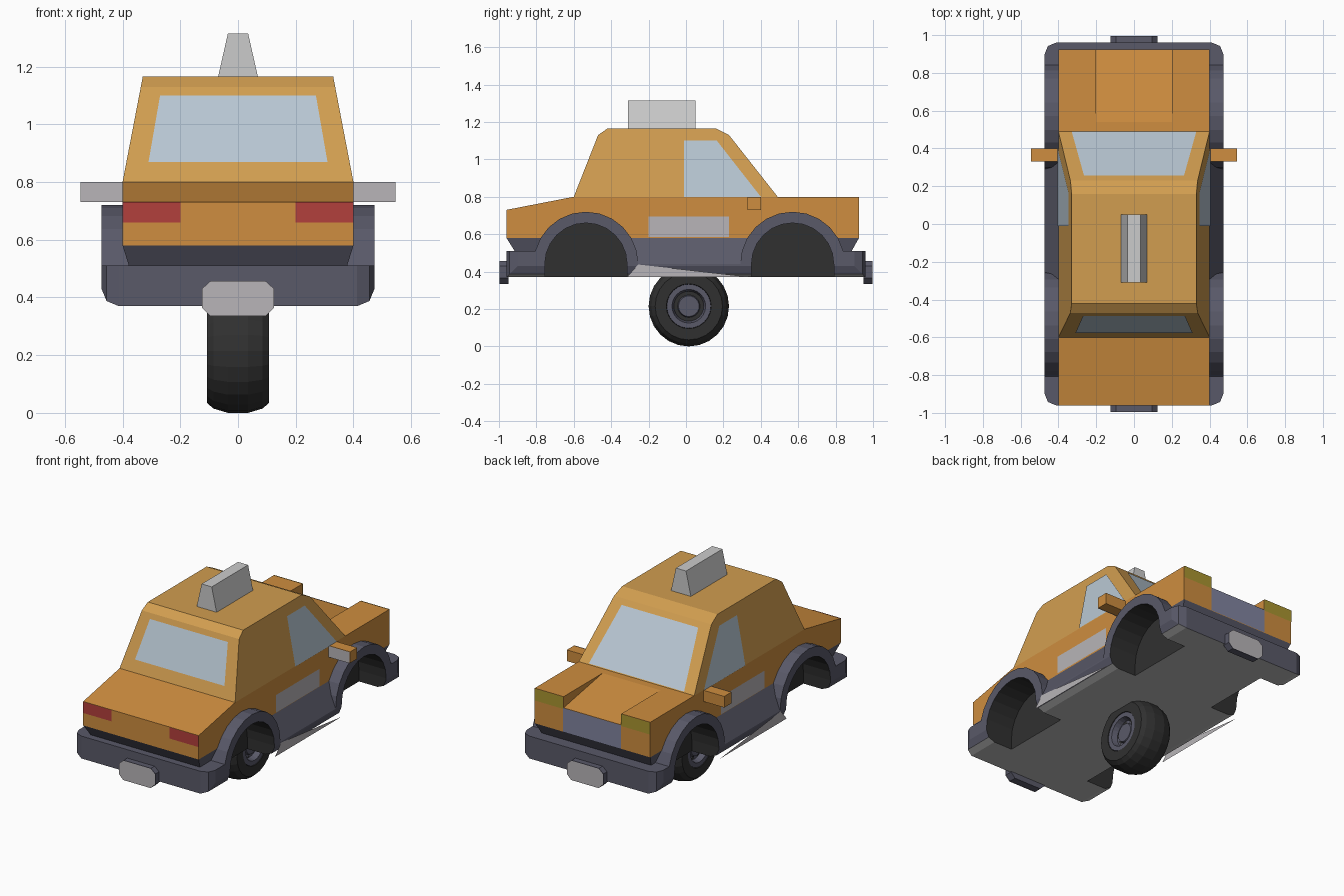
import bpy, bmesh
from math import pi, cos, sin, radians

if "Cube" in bpy.data.objects:
    bpy.data.objects.remove(bpy.data.objects["Cube"])


def mat(name, r, g, b):
    m = bpy.data.materials.new(name)
    m.diffuse_color = (r, g, b, 1)
    m.use_nodes = True
    m.node_tree.nodes["Principled BSDF"].inputs["Base Color"].default_value = m.diffuse_color
    return m


ORANGE = mat("orange", 0.62, 0.27, 0.05)
AMBER = mat("amber", 0.64, 0.34, 0.08)
DARK = mat("dark_trim", 0.10, 0.10, 0.14)
BLACK = mat("black", 0.03, 0.03, 0.03)
GLASS = mat("glass", 0.48, 0.57, 0.65)
RED = mat("red", 0.45, 0.05, 0.045)
YELLOW = mat("yellow", 0.40, 0.30, 0.03)
GRILLE = mat("grille", 0.22, 0.23, 0.35)
PALE = mat("pale_grey", 0.48, 0.46, 0.48)


def make(name, verts, faces, material=None, fix=True):
    me = bpy.data.meshes.new(name)
    me.from_pydata(verts, [], faces)
    if fix:
        bm = bmesh.new()
        bm.from_mesh(me)
        bmesh.ops.recalc_face_normals(bm, faces=bm.faces)
        bm.to_mesh(me)
        bm.free()
    ob = bpy.data.objects.new(name, me)
    bpy.context.collection.objects.link(ob)
    if material:
        me.materials.append(material)
    return ob


def loft(name, a, b, material=None):
    """Closed solid between two matching rings of points."""
    n = len(a)
    faces = [(i, (i + 1) % n, n + (i + 1) % n, n + i) for i in range(n)]
    faces += [tuple(range(n))[::-1], tuple(range(n, 2 * n))]
    return make(name, list(a) + list(b), faces, material)


def side_prism(name, profile, x0, x1, material=None):
    return loft(name, [(x0, y, z) for y, z in profile], [(x1, y, z) for y, z in profile], material)


def rect(x, y0, y1, z):
    return [(-x, y0, z), (x, y0, z), (x, y1, z), (-x, y1, z)]


def panel(name, pts, material, mirror=False):
    """Flat inlay, points counter-clockwise seen from outside."""
    make(name, pts, [tuple(range(len(pts)))], material, fix=False)
    if mirror:
        flipped = [(-x, y, z) for x, y, z in pts][::-1]
        make(name + "_left", flipped, [tuple(range(len(pts)))], material, fix=False)


def arc(cy, r, a0, a1, n, cz=0.44):
    return [(cy + r * cos(radians(a0 + (a1 - a0) * i / n)),
             cz + r * sin(radians(a0 + (a1 - a0) * i / n))) for i in range(n + 1)]


REAR, FRONT = -0.535, 0.57   # wheel arch centres

# Chassis with bumpers and arch flares
outline = ([(-0.96, 0.37), (-0.96, 0.51)] + arc(REAR, 0.28, 165.5, 0, 11)
           + arc(FRONT, 0.28, 180, 14.5, 11) + [(0.96, 0.51), (0.96, 0.37)])
chassis = side_prism("chassis", outline, -0.473, 0.473, DARK)
bm = bmesh.new()
bm.from_mesh(chassis.data)
corners = [e for e in bm.edges if all(abs(v.co.y) > 0.95 for v in e.verts)
           and abs(e.verts[0].co.x - e.verts[1].co.x) < 0.01]
bmesh.ops.bevel(bm, geom=corners, offset=0.06, segments=2, profile=0.5, affect='EDGES')
bm.to_mesh(chassis.data)
bm.free()

# Sloping side skirts
section = [(-0.4, 0.58), (0.4, 0.58), (0.473, 0.44), (0.46, 0.40), (-0.46, 0.40), (-0.473, 0.44)]
skirt = loft("side_skirt", [(x, -0.33, z) for x, z in section], [(x, 0.37, z) for x, z in section], DARK)

# Tapered lower body and painted body
lower = loft("lower_body", rect(0.375, -0.91, 0.88, 0.50), rect(0.4, -0.96, 0.925, 0.58), DARK)
body = side_prism("body", [(-0.96, 0.58), (-0.96, 0.73), (-0.60, 0.80), (0.54, 0.80),
                           (0.925, 0.73), (0.925, 0.58)], -0.4, 0.4, ORANGE)

# Wheel wells cut through all lower parts
for cy in (REAR, FRONT):
    for s in (-1, 1):
        prof = [(cy + 0.22, 0.30)] + arc(cy, 0.22, 0, 180, 12) + [(cy - 0.22, 0.30)]
        cutter = side_prism("well_cutter", prof, s * 0.285, s * 0.7, BLACK)
        for ob in (chassis, skirt, lower, body):
            m = ob.modifiers.new("well", 'BOOLEAN')
            m.operation, m.object, m.solver = 'DIFFERENCE', cutter, 'EXACT'
            m.material_mode = 'TRANSFER'
            bpy.context.view_layer.objects.active = ob
            bpy.ops.object.modifier_apply(modifier=m.name)
        bpy.data.objects.remove(cutter)

# Plain grey underside
GREY = mat("underside_grey", 0.5, 0.5, 0.5)
chassis.data.materials.append(GREY)
for p in chassis.data.polygons:
    if p.normal.z < -0.9 and p.center.z < 0.38:
        p.material_index = len(chassis.data.materials) - 1

# Raised front fenders beside the sloping hood
for s, side in ((-1, "left"), (1, "right")):
    side_prism("fender_" + side, [(0.54, 0.80), (0.925, 0.80), (0.925, 0.73)], s * 0.2, s * 0.4, ORANGE)


# Cabin leaning inward towards the roof
def lean(z):
    return 0.4 - (z - 0.80) * 0.07 / 0.365


cab = [(-0.60, 0.80), (-0.47, 1.13), (-0.42, 1.165), (0.16, 1.165), (0.23, 1.13), (0.49, 0.80)]
loft("cabin", [(-lean(z), y, z) for y, z in cab], [(lean(z), y, z) for y, z in cab], AMBER)

# Windows
e = 0.004
panel("side_window", [(lean(z) + e, y, z) for y, z in
                      ((-0.01, 0.80), (0.40, 0.80), (0.165, 1.10), (-0.01, 1.10))], GLASS, True)


def slope_y(z, low, high):
    return low + (high - low) * (z - 0.80) / 0.33


yb, yt = slope_y(0.805, 0.49, 0.23) + e, slope_y(1.10, 0.49, 0.23) + e
panel("windscreen", [(0.33, yb, 0.807), (-0.33, yb, 0.807), (-0.265, yt, 1.102), (0.265, yt, 1.102)], GLASS)
yb, yt = slope_y(0.87, -0.60, -0.47) - e, slope_y(1.10, -0.60, -0.47) - e
panel("rear_window", [(-0.31, yb, 0.87), (0.31, yb, 0.87), (0.27, yt, 1.10), (-0.27, yt, 1.10)], GLASS)

# Lights, grille, door stripe and sill trim
yr, yf = -0.96 - e, 0.925 + e
panel("tail_light", [(0.2, yr, 0.66), (0.4, yr, 0.66), (0.4, yr, 0.73), (0.2, yr, 0.73)], RED, True)
panel("headlight", [(0.4, yf, 0.725), (0.2, yf, 0.725), (0.2, yf, 0.80), (0.4, yf, 0.80)], YELLOW, True)
panel("grille", [(0.2, yf, 0.58), (-0.2, yf, 0.58), (-0.2, yf, 0.73), (0.2, yf, 0.73)], GRILLE)
panel("door_stripe", [(0.4 + e, -0.2, 0.585), (0.4 + e, 0.23, 0.585),
                      (0.4 + e, 0.23, 0.695), (0.4 + e, -0.2, 0.695)], PALE, True)
panel("sill_trim", [(0.473 + e, -0.315, 0.371), (0.473 + e, 0.345, 0.371), (0.473 + e, -0.256, 0.438)], PALE, True)

# Wing mirrors with grey glass facing the rear
for s, side in ((-1, "left"), (1, "right")):
    side_prism("mirror_" + side, [(0.33, 0.73), (0.40, 0.73), (0.40, 0.80), (0.33, 0.80)],
               s * 0.38, s * 0.545, ORANGE)
yg = 0.33 - e
panel("mirror_glass", [(0.4, yg, 0.73), (0.545, yg, 0.73), (0.545, yg, 0.80), (0.4, yg, 0.80)], PALE, True)

# Octagonal bumper plates
octagon = [(-0.125, 0.365), (-0.095, 0.335), (0.095, 0.335), (0.125, 0.365),
           (0.125, 0.43), (0.095, 0.457), (-0.095, 0.457), (-0.125, 0.43)]
for s, end in ((-1, "rear"), (1, "front")):
    loft("plate_base_" + end, [(x, s * 0.95, z) for x, z in octagon], [(x, s * 0.996, z) for x, z in octagon], DARK)
    face = [(-s * x, s * 1.0, z) for x, z in octagon]
    panel("plate_face_" + end, face, PALE)

# Roof sign
loft("roof_sign", rect(0.07, -0.31, 0.05, 1.16), rect(0.035, -0.31, 0.05, 1.315))


# Single central wheel, turned around the x axis
def lathe(name, prof, n, material):
    verts = [(x, 0.015 + r * cos(2 * pi * i / n), 0.215 + r * sin(2 * pi * i / n))
             for x, r in prof for i in range(n)]
    faces = [(k * n + i, k * n + (i + 1) % n, (k + 1) * n + (i + 1) % n, (k + 1) * n + i)
             for k in range(len(prof) - 1) for i in range(n)]
    faces += [tuple(range(n)), tuple(range((len(prof) - 1) * n, len(prof) * n))]
    return make(name, verts, faces, material)


def both(half):
    return [(-x, r) for x, r in half] + half[::-1]


lathe("tyre", both([(0.07, 0.115), (0.108, 0.12), (0.108, 0.18), (0.085, 0.20), (0.035, 0.215)]), 24, BLACK)
lathe("hub", both([(0.085, 0.055), (0.07, 0.06), (0.07, 0.08), (0.105, 0.09), (0.105, 0.118), (0.06, 0.118)]),
      24, DARK)
